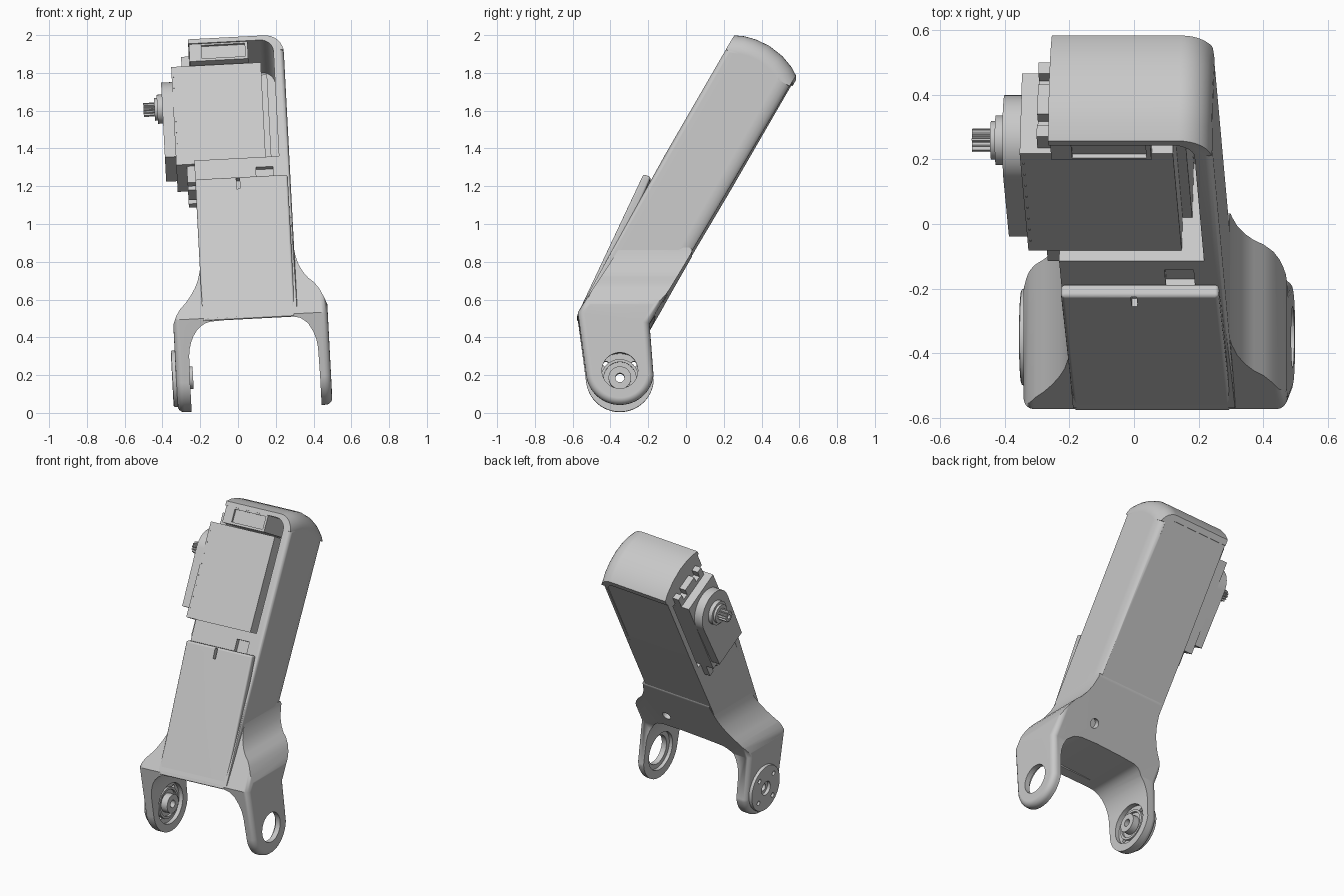
import bpy, bmesh, math
from mathutils import Matrix

if "Cube" in bpy.data.objects:
    bpy.data.objects.remove(bpy.data.objects["Cube"])

mat = bpy.data.materials.new("light_grey")
mat.use_nodes = True
GREY = (0.58, 0.58, 0.58, 1)
mat.diffuse_color = GREY
mat.node_tree.nodes["Principled BSDF"].inputs["Base Color"].default_value = GREY

C, S = math.cos(math.radians(30)), 0.5      # arm leans back 30 degrees
parts = []

# placements: 2D profile (p, q) plus extrusion height h
def side(p, q, h): return (h, p, q)                           # y, z along x
def front(p, q, h): return (p, h, q)                          # x, z along y
def arm_side(t, s, h): return (h, -C * t + S * s, S * t + C * s)   # arm depth, arm length along x
def arm_face(x, s, h): return arm_side(h, s, x)               # x, arm length along arm depth
def arm_section(x, t, h): return arm_side(t, h, x)            # x, arm depth along arm length

def prism(name, pts, lo, hi, place):
    bm = bmesh.new()
    a = [bm.verts.new(place(p, q, lo)) for p, q in pts]
    b = [bm.verts.new(place(p, q, hi)) for p, q in pts]
    bm.faces.new(a)
    bm.faces.new(b[::-1])
    for i in range(len(a)):
        j = (i + 1) % len(a)
        bm.faces.new((a[i], b[i], b[j], a[j]))
    bmesh.ops.recalc_face_normals(bm, faces=bm.faces)
    me = bpy.data.meshes.new(name)
    bm.to_mesh(me)
    bm.free()
    me.materials.append(mat)
    ob = bpy.data.objects.new(name, me)
    bpy.context.collection.objects.link(ob)
    parts.append(ob)
    return ob

def box(name, x, t, s):
    return prism(name, [(t[0], s[0]), (t[1], s[0]), (t[1], s[1]), (t[0], s[1])], x[0], x[1], arm_side)

def circle(c, r, n=40, a0=0, a1=360):
    k = n if a1 - a0 == 360 else n - 1
    angles = [math.radians(a0 + (a1 - a0) * i / k) for i in range(n)]
    return [(c[0] + r * math.cos(a), c[1] + r * math.sin(a)) for a in angles]

def rounded(pts):
    # corner cutting, one pass
    out = []
    for (a, b), (c, d) in zip(pts, pts[1:] + pts[:1]):
        out += [(a * .75 + c * .25, b * .75 + d * .25), (a * .25 + c * .75, b * .25 + d * .75)]
    return out

def apply(ob, mod):
    bpy.context.view_layer.objects.active = ob
    bpy.ops.object.modifier_apply(modifier=mod.name)

def boolean(ob, tool, op='DIFFERENCE'):
    m = ob.modifiers.new("bool", 'BOOLEAN')
    m.operation, m.solver, m.object = op, 'EXACT', tool
    apply(ob, m)
    parts.remove(tool)
    bpy.data.objects.remove(tool)

def bevel(ob, width, seg=3):
    m = ob.modifiers.new("bevel", 'BEVEL')
    m.width, m.segments, m.limit_method = width, seg, 'ANGLE'
    m.angle_limit = math.radians(70)
    apply(ob, m)

def face_cut(ob, x, t, s, r):
    # pocket with a rounded corner at the top left of the arm
    pts = [(x[0], s[0]), (x[1], s[0])] + circle((x[1] - r, s[1] - r), r, 8, 0, 90) + [(x[0], s[1])]
    boolean(ob, prism("cutter", pts, t[0], t[1], arm_face))

def bolt_hole(ob):
    boolean(ob, prism("cutter", circle((.2, .46), .03, 24), .3, .43, arm_face))

# main shell with domed, side-rounded cap
cap = [(.257, 1.99), (.31, 1.985), (.37, 1.968), (.44, 1.935), (.51, 1.88), (.56, 1.82), (.583, 1.775)]
shell = prism("arm_shell", [(-.57, .52), (-.11, 1.355)] + cap + [(-.157, .525)], -.214, .29, side)
bm = bmesh.new()
bm.from_mesh(shell.data)
tops = [e for e in bm.edges if all(v.co.x > .28 and v.co.z > 1.77 for v in e.verts)]
bmesh.ops.bevel(bm, geom=tops, offset=.1, segments=8, profile=.5, affect='EDGES', clamp_overlap=False)
bm.to_mesh(shell.data)
bm.free()
# soften the long left edges, back and front
corner = [(.25, -.02), (.25, 0), (.268, .006), (.28, .022), (.287, .045), (.291, .08), (.32, .08), (.32, -.02)]
for base, sign in ((.385, 1), (.775, -.4)):
    boolean(shell, prism("cutter", [(x, base + sign * d) for x, d in corner], .1, 1.76, arm_section))
face_cut(shell, (-.5, .235), (.425, .95), (1.11, 1.825), .07)     # servo bay
face_cut(shell, (-.5, .24), (.3, .39), (.2, 1.79), .06)           # recessed back
boolean(shell, box("cutter", (.11, .2), (.745, .9), (.95, 1.05)))  # cable notch
bolt_hole(shell)

# front cover
cover = prism("front_cover", [(-.58, .495), (-.225, 1.25), (-.185, 1.235), (-.5, .495)], -.214, .276, side)
bevel(cover, .012)
boolean(cover, box("cutter", (.003, .021), (.785, .9), (.9, .965)))

# fork: side outline with softened ends crossed with front outline
AX = (-.35, .2)
outline = [(-.35, .86), (-.573, .51)] + circle(AX, .18, 28, 188, 352) + [(-.193, .45), (.045, .86)]
fork = prism("fork", outline, -.37, .45, side)
bevel(fork, .035, 4)
arch = [(-.19, .9), (-.215, .76), (-.235, .69), (-.285, .61), (-.345, .55), (-.375, .47), (-.42, .38),
        (-.42, -.2), (-.297, -.2), (-.297, .3), (-.288, .37), (-.26, .435), (-.215, .48), (-.16, .495),
        (.23, .505), (.33, .48), (.38, .39), (.392, .3), (.392, -.2), (.5, -.2), (.5, .4),
        (.445, .57), (.40, .66), (.34, .71), (.298, .79), (.28, .92)]
boolean(fork, prism("cutter", rounded(arch), -1, 1, front), 'INTERSECT')

def bore(ob, r, x0, x1, c=AX):
    boolean(ob, prism("cutter", circle(c, r), x0, x1, side))

bore(fork, .095, .3, .6)          # left ear opening
bore(fork, .125, .3, .415)        # left ear counterbore
bore(fork, .13, -.325, -.2)       # right ear recess
bore(fork, .055, -.5, -.2)
bolt_hole(fork)

# hub on the right ear
disc = prism("hub_disc", circle(AX, .15, 48), -.391, -.345, side)
bevel(disc, .008, 2)
boss = prism("hub_boss", circle(AX, .06), -.355, -.28, side)
bore(disc, .045, -.5, -.37)
for ob in (disc, boss):
    bore(ob, .024, -.6, 0)
for hole in circle(AX, .105, 4, 45, 315):
    for ob in (disc, fork):
        bore(ob, .015, -.6, -.2, hole)
ring = prism("hub_ring", circle(AX, .1), -.33, -.31, side)
bore(ring, .085, -.5, 0)

# cap insert with a shallow window
insert = box("cap_insert", (-.21, .1), (.42, .765), (1.72, 1.83))
boolean(insert, box("cutter", (-.145, .085), (.752, .9), (1.735, 1.815)))

# servo body
box("servo_case", (-.31, .165), (.45, .735), (1.11, 1.71))
box("servo_rear", (.16, .195), (.43, .62), (1.115, 1.70))
for name, s0, s1 in (("upper", 1.70, 1.78), ("lower", 1.01, 1.12)):
    flange = box(name + "_servo_flange", (-.255, -.212), (.45, .715), (s0, s1))
    edge = s1 if name == "upper" else s0
    for t in (.51, .655):
        boolean(flange, box("cutter", (-.4, -.1), (t - .02, t + .02), (edge - .045, edge + .045)))
AXLE = (.59, 1.54)
gear = [(.46, 1.17), (.72, 1.17)] + circle(AXLE, .14, 24, 0, 180)
prism("gear_housing", gear, -.368, -.305, arm_side)
prism("shaft_collar", circle(AXLE, .077), -.395, -.36, arm_side)
prism("shaft_bearing", circle(AXLE, .06), -.41, -.39, arm_side)
teeth = [circle(AXLE, .037 if i % 4 < 2 else .028, 48)[i] for i in range(48)]
shaft = prism("splined_shaft", teeth, -.468, -.4, arm_side)
boolean(shaft, prism("cutter", circle(AXLE, .014, 20), -.5, -.44, arm_side))

# row of small pins on the servo edge
for i in range(8):
    s = 1.17 + i * .068
    box("edge_pin_%d" % (i + 1), (-.303, -.297), (.73, .738), (s, s + .008))

# slight sideways lean of the whole assembly, then smooth shading
lean = Matrix.Translation((0, 0, 1)) @ Matrix.Rotation(math.radians(-3), 4, 'Y') @ Matrix.Translation((0, 0, -1))
bpy.ops.object.select_all(action='DESELECT')
for ob in parts:
    ob.data.transform(lean)
    ob.select_set(True)
bpy.context.view_layer.objects.active = parts[0]
bpy.ops.object.shade_smooth_by_angle(angle=math.radians(35))
for ob in parts:
    ob.modifiers.new("even_normals", 'WEIGHTED_NORMAL').keep_sharp = True
